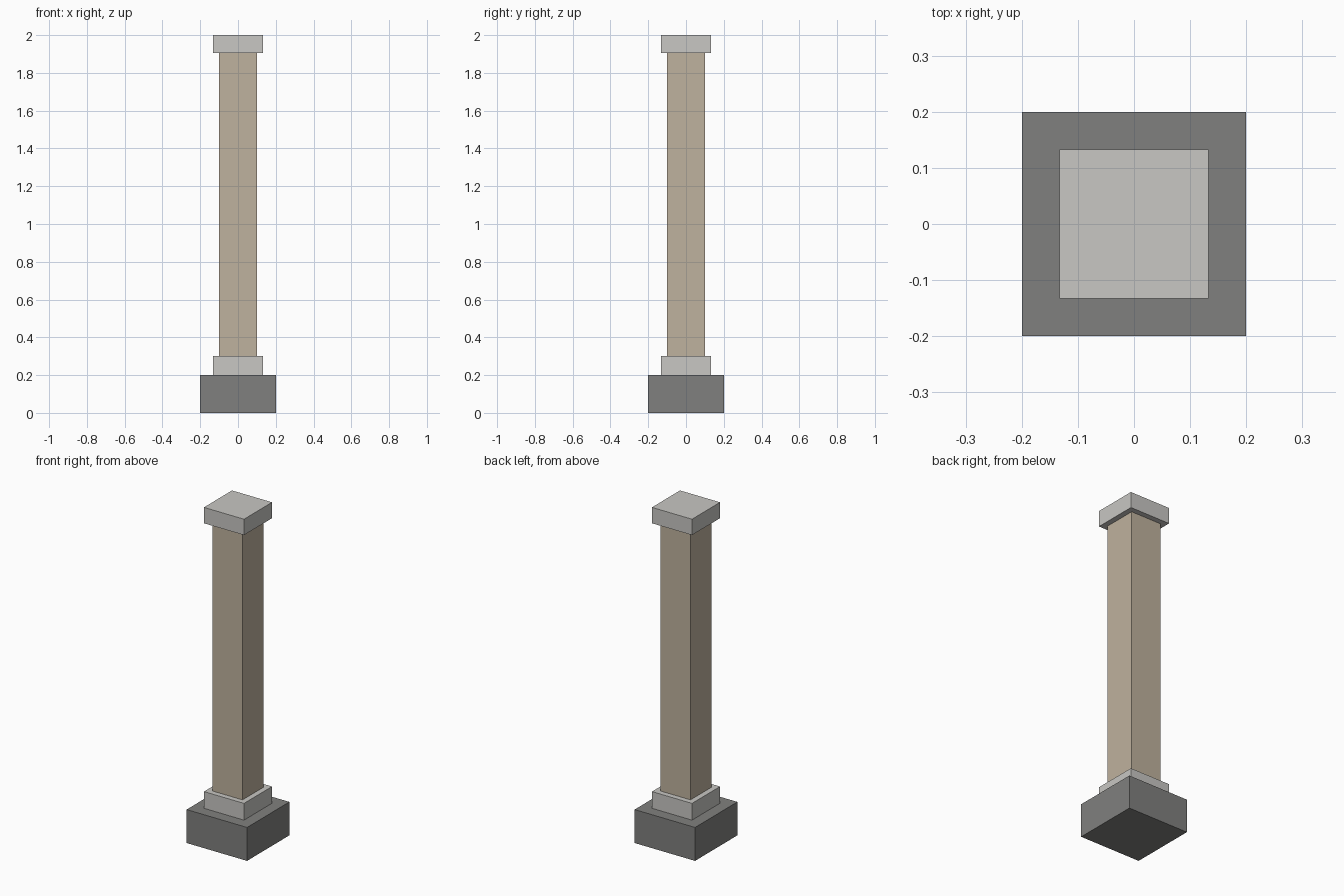
import bpy

if "Cube" in bpy.data.objects:
    bpy.data.objects.remove(bpy.data.objects["Cube"])


def material(name, rgb):
    mat = bpy.data.materials.new(name)
    mat.diffuse_color = (*rgb, 1.0)
    mat.use_nodes = True
    mat.node_tree.nodes["Principled BSDF"].inputs["Base Color"].default_value = mat.diffuse_color
    return mat


def block(name, width, z_bottom, z_top, mat):
    """Square block centred on the z axis."""
    bpy.ops.mesh.primitive_cube_add(size=1, location=(0, 0, (z_bottom + z_top) / 2))
    obj = bpy.context.object
    obj.name = name
    obj.scale = (width, width, z_top - z_bottom)
    bpy.ops.object.transform_apply(location=False, rotation=False, scale=True)
    obj.data.materials.append(mat)
    return obj


dark_stone = material("dark grey stone", (0.216, 0.216, 0.209))
light_stone = material("light grey stone", (0.578, 0.571, 0.546))
tan_stone = material("tan stone", (0.521, 0.445, 0.342))

# Plinth, lower collar, shaft and capital, stacked from the ground up
block("plinth", 0.40, 0.0, 0.2, dark_stone)
block("lower_collar", 0.265, 0.2, 0.3, light_stone)
block("shaft", 0.20, 0.3, 1.905, tan_stone)
block("capital", 0.265, 1.905, 2.0, light_stone)
